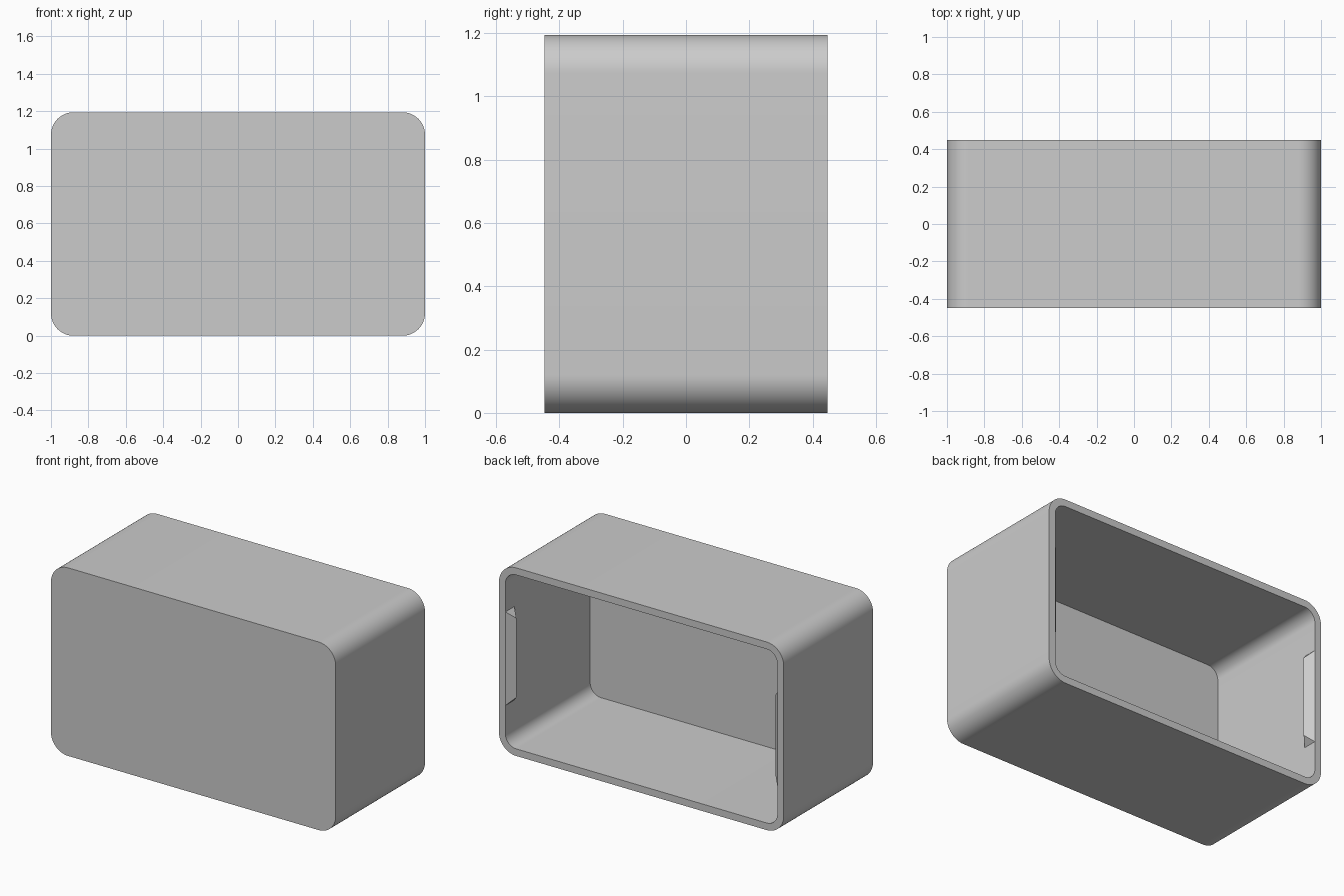
import bpy, bmesh, math

cube = bpy.data.objects.get("Cube")
if cube:
    bpy.data.objects.remove(cube, do_unlink=True)

# Overall sizes
HALF_X, HALF_Y, HEIGHT = 1.0, 0.4478, 1.194
WALL, RADIUS, STEPS = 0.045, 0.12, 16
MID_Z = HEIGHT / 2

grey = bpy.data.materials.new("light_grey")
grey.use_nodes = True
grey.diffuse_color = (0.6, 0.6, 0.6, 1)
grey.node_tree.nodes["Principled BSDF"].inputs["Base Color"].default_value = grey.diffuse_color


def finish(name, bm):
    """Turn a bmesh into a grey object with smooth curves and sharp edges."""
    bmesh.ops.recalc_face_normals(bm, faces=bm.faces)
    mesh = bpy.data.meshes.new(name)
    bm.to_mesh(mesh)
    bm.free()
    mesh.materials.append(grey)
    obj = bpy.data.objects.new(name, mesh)
    bpy.context.collection.objects.link(obj)
    bpy.ops.object.select_all(action='DESELECT')
    obj.select_set(True)
    bpy.context.view_layer.objects.active = obj
    bpy.ops.object.shade_smooth_by_angle(angle=math.radians(30))
    return obj


def rounded_loop(bm, inset, y):
    """Ring of vertices round a rounded rectangle in the xz plane."""
    cx, cz = HALF_X - RADIUS, MID_Z - RADIUS
    r = RADIUS - inset
    ring = []
    for corner, (sx, sz) in enumerate([(1, 1), (-1, 1), (-1, -1), (1, -1)]):
        for i in range(STEPS + 1):
            a = (corner + i / STEPS) * math.pi / 2
            ring.append(bm.verts.new((sx * cx + r * math.cos(a), y,
                                      MID_Z + sz * cz + r * math.sin(a))))
    return ring


# Hollow box: closed at the front, open at the back
bm = bmesh.new()
rings = [rounded_loop(bm, 0, -HALF_Y), rounded_loop(bm, 0, HALF_Y),
         rounded_loop(bm, WALL, HALF_Y), rounded_loop(bm, WALL, WALL - HALF_Y)]
for a, b in zip(rings, rings[1:]):
    for i in range(len(a)):
        j = (i + 1) % len(a)
        bm.faces.new((a[i], a[j], b[j], b[i]))
bm.faces.new(rings[0])
bm.faces.new(rings[-1])
finish("box_shell", bm)

# Hipped snap ridges on the inner side walls, just inside the rim
RIDGE, HALF_LEN = 0.045, 0.297
for side, name in ((1, "left_snap_ridge"), (-1, "right_snap_ridge")):
    bm = bmesh.new()
    wall_x = side * (HALF_X - WALL)
    near, far = HALF_Y, HALF_Y - 2 * RIDGE
    base = [bm.verts.new((wall_x, y, MID_Z + s * HALF_LEN))
            for y, s in ((near, -1), (near, 1), (far, 1), (far, -1))]
    low, high = [bm.verts.new((wall_x - side * RIDGE, HALF_Y - RIDGE,
                               MID_Z + s * (HALF_LEN - RIDGE))) for s in (-1, 1)]
    faces = [(base[0], base[1], high, low), (base[2], base[3], low, high),
             (base[1], base[2], high), (base[3], base[0], low)]
    for f in faces:
        bm.faces.new(f if side > 0 else f[::-1])
    bm.faces.new(base)
    finish(name, bm)
